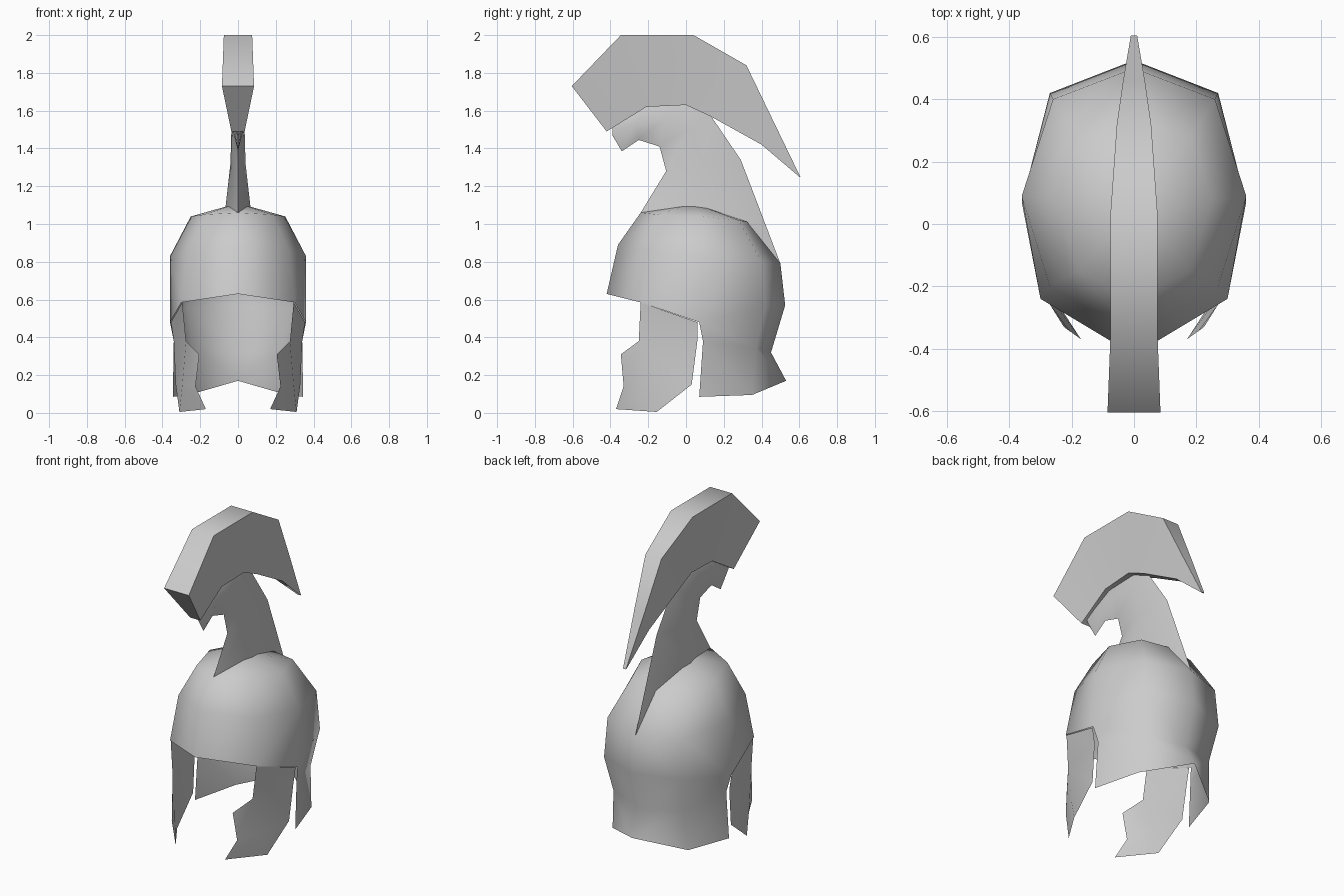
import bpy
import math

cube = bpy.data.objects.get("Cube")
if cube:
    bpy.data.objects.remove(cube, do_unlink=True)

steel = bpy.data.materials.new("grey steel")
steel.use_nodes = True
GREY = (0.6, 0.6, 0.6, 1.0)
steel.diffuse_color = GREY
steel.node_tree.nodes["Principled BSDF"].inputs["Base Color"].default_value = GREY


def mirrored_part(name, verts, faces, angle):
    """Half a part on the +x side, mirrored across x = 0 and smoothed."""
    mesh = bpy.data.meshes.new(name)
    mesh.from_pydata(verts, [], faces)
    mesh.materials.append(steel)
    obj = bpy.data.objects.new(name, mesh)
    bpy.context.collection.objects.link(obj)
    bpy.ops.object.select_all(action="DESELECT")
    obj.select_set(True)
    bpy.context.view_layer.objects.active = obj
    mod = obj.modifiers.new("Mirror", "MIRROR")
    mod.merge_threshold = 0.001
    bpy.ops.object.modifier_apply(modifier=mod.name)
    bpy.ops.object.shade_smooth_by_angle(angle=math.radians(angle))
    return obj


def loft(rows):
    """Quads between successive rows of equal length."""
    n = len(rows[0])
    verts = [p for row in rows for p in row]
    faces = [(r * n + c, r * n + c + 1, (r + 1) * n + c + 1, (r + 1) * n + c)
             for r in range(len(rows) - 1) for c in range(n - 1)]
    return verts, faces


# Bowl and neck guard: each ring runs front to back, the guard skips the front
rings = [
    [(0, -.24, 1.06), (.18, -.15, 1.05), (.25, .08, 1.04), (.18, .28, 1.02), (0, .33, 1.01)],
    [(0, -.36, .89), (.27, -.20, .86), (.36, .09, .83), (.26, .40, .80), (0, .50, .79)],
    [(0, -.42, .63), (.30, -.24, .585), (.36, .07, .48), (.27, .42, .56), (0, .525, .57)],
]
verts, faces = loft(rings)
faces = [f[::-1] for f in faces]
apex = len(verts)
verts.append((0, .04, 1.11))
faces += [(apex, i, i + 1) for i in range(4)]
guard = [(.34, .09, .38), (.24, .37, .34), (0, .45, .32),
         (.345, .07, .085), (.26, .35, .095), (0, .53, .17)]
g = len(verts)
verts += guard
for i in range(2):
    faces.append((12 + i, g + i, g + i + 1, 13 + i))
    faces.append((g + i, g + 3 + i, g + 4 + i, g + i + 1))
mirrored_part("bowl_and_neck_guard", verts, faces, 90)

# Cheek guards: a folded plate, back strip plus front flap
cheek = [
    (.295, -.24, .585), (.275, -.25, .38), (.295, -.20, .15), (.31, -.155, .005),
    (.355, .06, .48), (.34, .06, .38), (.33, .03, .15),
    (.205, -.345, .31), (.225, -.33, .14), (.17, -.37, .02),
]
mirrored_part("cheek_guards", cheek,
              [(0, 1, 5, 4), (1, 2, 6, 5), (2, 3, 6), (1, 7, 8, 2), (2, 8, 9, 3)], 40)

# Crest holder: diamond section swept up and forward, (front edge, side ridge, back edge)
holder = [
    [(0, -.24, 1.06), (.066, .05, 1.09), (0, .50, .79)],
    [(0, -.105, 1.28), (.04, .09, 1.32), (0, .29, 1.34)],
    [(0, -.14, 1.41), (.035, .01, 1.50), (0, .13, 1.575)],
    [(0, -.25, 1.445), (.035, -.13, 1.55), (0, 0, 1.64)],
    [(0, -.34, 1.385), (.035, -.27, 1.53), (0, -.20, 1.64)],
    [(0, -.39, 1.47), (.02, -.39, 1.50), (0, -.385, 1.56)],
]
mirrored_part("crest_holder", *loft(holder), 60)

# Crest: (y, z, half width) of the top edge and of the bottom edge
stations = [
    ((-.605, 1.73, .085), (-.42, 1.49, .035)),
    ((-.345, 2.0, .075), (-.21, 1.62, .035)),
    ((.04, 2.0, .075), (0, 1.63, .04)),
    ((.32, 1.84, .055), (.13, 1.57, .04)),
    ((.46, 1.55, .035), (.40, 1.42, .025)),
    ((.605, 1.25, .01), (.60, 1.25, .01)),
]
crest = [[(0, ty, tz), (tw, ty, tz), (bw, by, bz), (0, by, bz)]
         for (ty, tz, tw), (by, bz, bw) in stations]
verts, faces = loft(crest)
faces = [f[::-1] for f in faces]
last = len(verts) - 4
faces += [(0, 3, 2, 1)[::-1], (last, last + 1, last + 2, last + 3)[::-1]]
mirrored_part("crest", verts, faces, 50)

# Consistent outward normals
for obj in bpy.context.scene.objects:
    if obj.type == "MESH" and obj.name in ("crest", "crest_holder", "bowl_and_neck_guard", "cheek_guards"):
        bpy.ops.object.select_all(action="DESELECT")
        obj.select_set(True)
        bpy.context.view_layer.objects.active = obj
        bpy.ops.object.mode_set(mode="EDIT")
        bpy.ops.mesh.select_all(action="SELECT")
        bpy.ops.mesh.normals_make_consistent(inside=False)
        bpy.ops.object.mode_set(mode="OBJECT")
